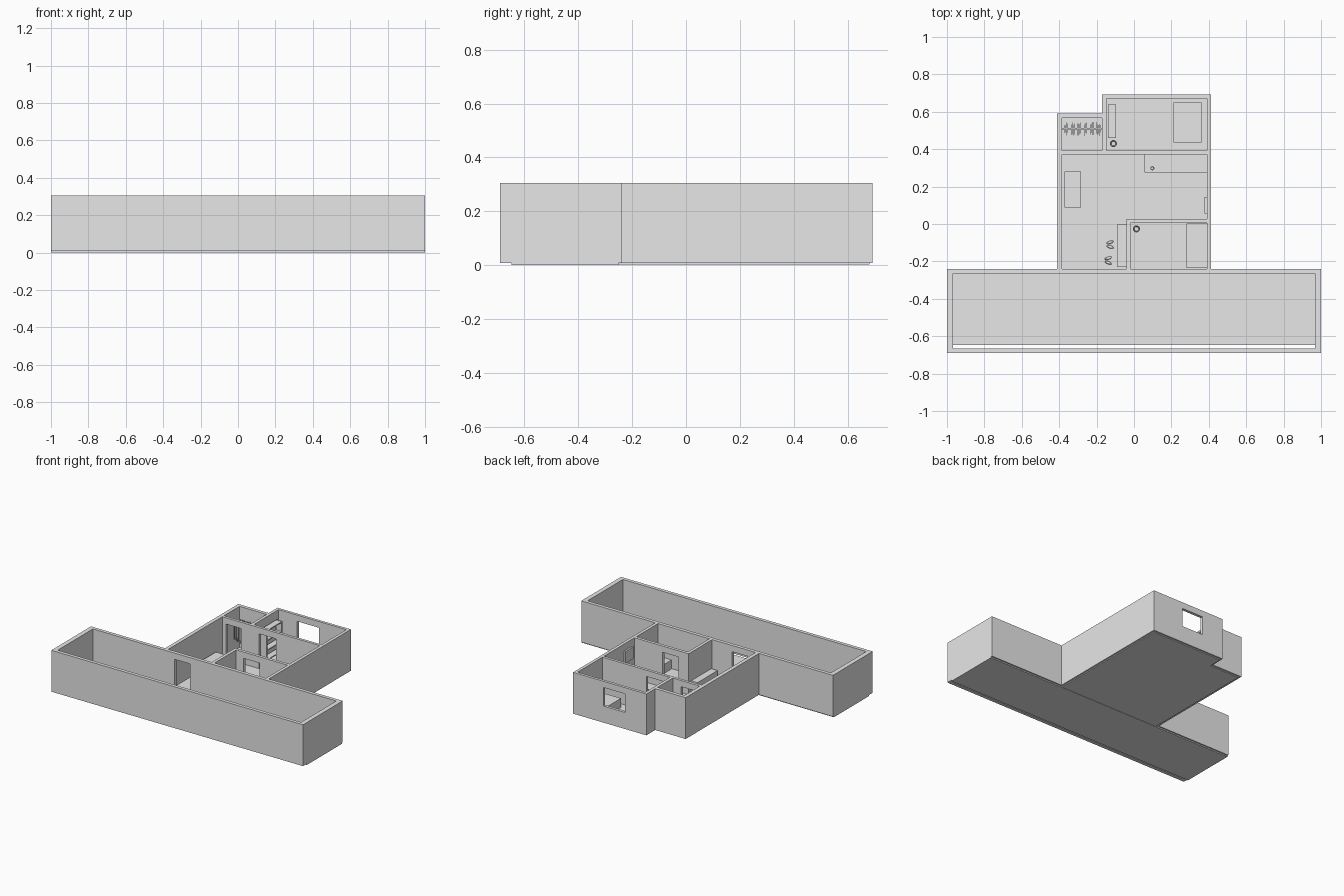
import bpy
import bmesh
import math
import random
from mathutils import Matrix

random.seed(4)
if "Cube" in bpy.data.objects:
    bpy.data.objects.remove(bpy.data.objects["Cube"])

grey = bpy.data.materials.new("plain_grey")
grey.use_nodes = True
grey.diffuse_color = (0.8, 0.8, 0.8, 1)
grey.node_tree.nodes["Principled BSDF"].inputs["Base Color"].default_value = (0.8, 0.8, 0.8, 1)

LOW, TOP = 0.008, 0.305   # wall bottom and top
HEAD = 0.26               # head height of doors and windows
T = 0.025                 # wall thickness
FLOOR = 0.01


def add_box(bm, x, y, z):
    """Add a box spanning the three (low, high) ranges."""
    spans = (x, y, z)
    mid = [(a + b) / 2 for a, b in spans]
    size = [b - a for a, b in spans]
    bmesh.ops.create_cube(bm, size=1, matrix=Matrix.Translation(mid) @ Matrix.Diagonal((*size, 1)))


def finish(name, bm):
    mesh = bpy.data.meshes.new(name)
    bm.to_mesh(mesh)
    bm.free()
    mesh.materials.append(grey)
    obj = bpy.data.objects.new(name, mesh)
    bpy.context.collection.objects.link(obj)
    return obj


def boxes(name, *parts):
    bm = bmesh.new()
    for part in parts:
        add_box(bm, *part)
    return finish(name, bm)


def wall_x(name, x, y, openings=()):
    """Wall along x, with openings given as (left, right, sill)."""
    bm = bmesh.new()
    start = x[0]
    for left, right, sill in openings:
        add_box(bm, (start, left), y, (LOW, TOP))
        add_box(bm, (left, right), y, (HEAD, TOP))
        if sill > FLOOR:
            add_box(bm, (left, right), y, (LOW, sill))
        start = right
    add_box(bm, (start, x[1]), y, (LOW, TOP))
    return finish(name, bm)


def wall_y(name, x, y):
    return boxes(name, (x, y, (LOW, TOP)))


def table(name, x, y, top, thick=0.012, leg=0.01):
    """Table top on four corner legs."""
    parts = [(x, y, (top - thick, top))]
    for lx in (x[0], x[1] - leg):
        for ly in (y[0], y[1] - leg):
            parts.append(((lx, lx + leg), (ly, ly + leg), (FLOOR, top - thick)))
    return boxes(name, *parts)


def bin_pot(name, x, y, radius, z0, z1):
    """Open round vessel with a thin rim."""
    profile = [(0, z0), (radius * 0.8, z0), (radius, z1), (radius * 0.75, z1), (radius * 0.6, z0 + 0.004), (0, z0 + 0.004)]
    bm = bmesh.new()
    verts = [bm.verts.new((r, 0, z)) for r, z in profile]
    edges = [bm.edges.new(pair) for pair in zip(verts, verts[1:])]
    bmesh.ops.spin(bm, geom=verts + edges, cent=(0, 0, 0), axis=(0, 0, 1), angle=math.tau, steps=20)
    bmesh.ops.remove_doubles(bm, verts=bm.verts, dist=0.0001)
    bmesh.ops.recalc_face_normals(bm, faces=bm.faces)
    bmesh.ops.translate(bm, verts=bm.verts, vec=(x, y, 0))
    return finish(name, bm)


# Floors
boxes("hall_floor", ((-1, 1), (-0.648, -0.25), (0, FLOOR)))
boxes("house_floor",
      ((-0.395, 0.4), (-0.25, 0.58), (0.002, FLOOR)),
      ((-0.16, 0.4), (0.58, 0.68), (0.002, FLOOR)))

# Long front hall
wall_x("hall_front_wall", (-1, 1), (-0.69, -0.69 + T))
wall_x("hall_back_wall", (-1, 1), (-0.265, -0.24), [(-0.32, -0.197, LOW)])
wall_y("hall_right_wall", (-1, -0.967), (-0.665, -0.265))
wall_y("hall_left_wall", (0.967, 1), (-0.665, -0.265))

# Outer house walls
wall_y("house_right_wall", (-0.412, -0.385), (-0.24, 0.592))
wall_y("house_left_wall", (0.39, 0.412), (-0.24, 0.692))
wall_x("closet_back_wall", (-0.385, -0.17), (0.567, 0.592))
wall_x("bedroom_back_wall", (-0.17, 0.39), (0.672, 0.692), [(0, 0.172, 0.127)])

# Partition walls with doorways
wall_x("rear_partition", (-0.385, 0.39), (0.372, 0.392),
       [(-0.355, -0.235, LOW), (-0.092, 0.04, LOW)])
wall_y("closet_partition", (-0.17, -0.148), (0.392, 0.672))
wall_x("small_room_back_wall", (-0.04, 0.39), (0.005, 0.027), [(0.042, 0.169, LOW)])
wall_y("small_room_side_wall", (-0.04, -0.018), (-0.24, 0.005))

# Beds and kitchen counter
boxes("main_bed", ((0.21, 0.36), (0.437, 0.65), (FLOOR, 0.075)))
boxes("small_bed", ((0.28, 0.39), (-0.235, 0.004), (FLOOR, 0.075)))
boxes("kitchen_counter", ((0.055, 0.39), (0.275, 0.372), (FLOOR, 0.1)))
bin_pot("counter_bowl", 0.098, 0.298, 0.011, 0.1, 0.115)

# Tables, screen, cabinet and wall shelves
table("living_table", (-0.372, -0.283), (0.087, 0.28), 0.09)
boxes("wall_screen", ((0.378, 0.39), (0.055, 0.145), (0.17, 0.255)))
boxes("shoe_cabinet", ((-0.09, -0.04), (-0.23, -0.002), (FLOOR, 0.1)))
shelf_x, shelf_y = (-0.14, -0.095), (0.468, 0.63)
boxes("bedroom_shelves",
      *[(shelf_x, shelf_y, (z, z + 0.008)) for z in (0.03, 0.1, 0.17, 0.24)],
      *[(shelf_x, (y, y + 0.008), (FLOOR, 0.25)) for y in (0.46, 0.63)])

# Waste bins
bin_pot("bedroom_bin", -0.11, 0.43, 0.019, FLOOR, 0.06)
bin_pot("small_room_bin", 0.013, -0.026, 0.019, FLOOR, 0.06)

# Closet rail with hanging clothes
boxes("closet_rail", ((-0.385, -0.17), (0.506, 0.512), (0.23, 0.236)))
clothes = []
for i in range(34):
    x = -0.372 + i * 0.0058
    if i == 21:
        continue
    front, back = (random.uniform(0.018, 0.038) for _ in range(2))
    clothes.append(((x, x + 0.002), (0.509 - front, 0.509 + back), (random.uniform(0.08, 0.13), 0.228)))
boxes("hanging_clothes", *clothes)

# Pairs of shoes by the cabinet
for n, (cx, cy) in enumerate([(-0.128, -0.11), (-0.138, -0.195)]):
    bm = bmesh.new()
    for side in (-1, 1):
        place = (Matrix.Translation((cx, cy + side * 0.012, 0.016))
                 @ Matrix.Rotation(side * 0.3, 4, "Z") @ Matrix.Diagonal((0.02, 0.008, 0.007, 1)))
        bmesh.ops.create_icosphere(bm, subdivisions=2, radius=1, matrix=place)
    finish(f"shoes_{n + 1}", bm)
